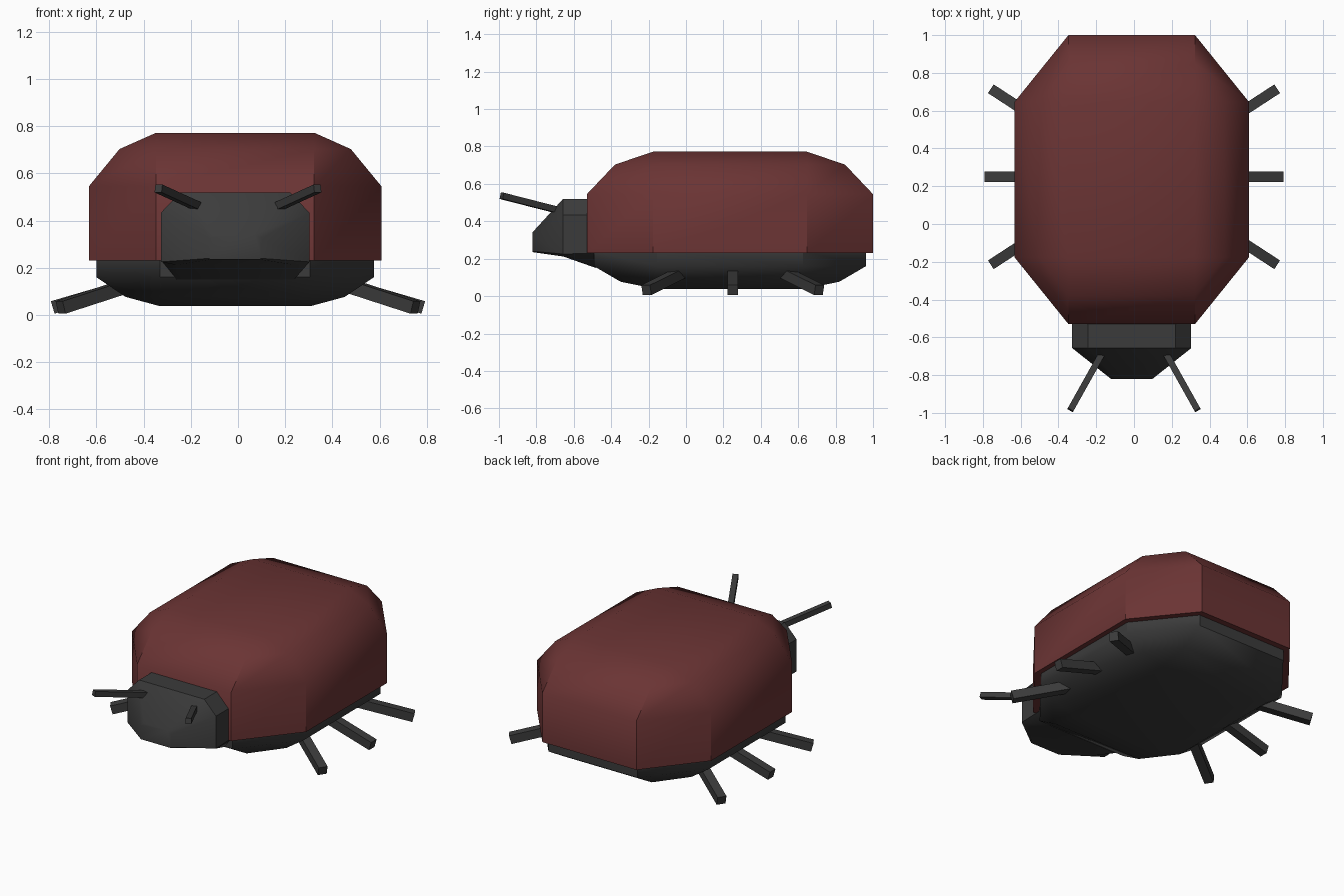
import bpy
import bmesh
from math import radians
from mathutils import Vector, Matrix

cube = bpy.data.objects.get("Cube")
if cube:
    bpy.data.objects.remove(cube, do_unlink=True)

MID_X, MID_Y = -0.012, 0.235


def material(name, color):
    m = bpy.data.materials.new(name)
    m.use_nodes = True
    m.diffuse_color = color
    bsdf = next(n for n in m.node_tree.nodes if n.type == 'BSDF_PRINCIPLED')
    bsdf.inputs["Base Color"].default_value = color
    return m


red = material("dark red", (0.145, 0.034, 0.034, 1))
charcoal = material("charcoal", (0.044, 0.044, 0.044, 1))


def make_object(name, bm, mat):
    mesh = bpy.data.meshes.new(name)
    bm.to_mesh(mesh)
    bm.free()
    mesh.materials.append(mat)
    obj = bpy.data.objects.new(name, mesh)
    bpy.context.collection.objects.link(obj)
    return obj


def loft(rings):
    """Skin a list of closed rings and cap both ends."""
    bm = bmesh.new()
    loops = [[bm.verts.new(p) for p in ring] for ring in rings]
    n = len(loops[0])
    for a, b in zip(loops, loops[1:]):
        for i in range(n):
            j = (i + 1) % n
            bm.faces.new((a[i], a[j], b[j], b[i]))
    bm.faces.new(loops[0])
    bm.faces.new(loops[-1])
    bmesh.ops.remove_doubles(bm, verts=bm.verts, dist=0.0005)
    bmesh.ops.recalc_face_normals(bm, faces=bm.faces)
    for f in bm.faces:
        f.smooth = True
    return bm


def octagon(hx, hy, z, fx, fy):
    """Chamfered rectangle whose flat sides keep a fixed length."""
    quarter = [(hx, fy), (fx, hy)]
    pts = [(hx, -fy)] + quarter + [(-fx, hy), (-hx, fy), (-hx, -fy),
                                   (-fx, -hy), (fx, -hy)]
    return [(MID_X + x, MID_Y + y, z) for x, y in pts]


def rounded_hull(name, profile, fx, fy, mat):
    bm = loft([octagon(hx, hy, z, fx, fy) for hx, hy, z in profile])
    end_z = profile[-1][2]
    for e in bm.edges:
        a, b = (v.co for v in e.verts)
        level = abs(a.z - b.z) < 0.001
        crease = e.calc_face_angle(0) > (1.0 if level else 0.6)
        # crisp border where the end strips meet the flat cap
        cap_border = (level and abs(a.z - end_z) < 0.001
                      and abs(a.y - b.y) < 0.001)
        e.smooth = not (crease or cap_border)
    return make_object(name, bm, mat)


# Wing case: walls rising into a rounded roof
rounded_hull("wing_case", [(0.62, 0.765, 0.23), (0.62, 0.765, 0.545),
                           (0.49, 0.615, 0.703), (0.335, 0.412, 0.772)],
             0.335, 0.412, red)

# Belly: the same form, smaller and turned over
rounded_hull("belly", [(0.588, 0.727, 0.24), (0.588, 0.727, 0.16),
                       (0.465, 0.585, 0.077), (0.318, 0.39, 0.037)],
             0.318, 0.39, charcoal)


# Head: block with chamfered top, tapering to a snout
def head_ring(y, half):
    pts = half + [(-x, z) for x, z in reversed(half)]
    return [(MID_X + x, y, z) for x, z in pts]


bm = loft([
    head_ring(-0.48, [(0.25, 0.15), (0.315, 0.23), (0.315, 0.433), (0.232, 0.52)]),
    head_ring(-0.657, [(0.25, 0.212), (0.315, 0.225), (0.315, 0.433), (0.232, 0.52)]),
    head_ring(-0.82, [(0.105, 0.235), (0.11, 0.24), (0.11, 0.325), (0.085, 0.342)]),
])
for e in bm.edges:
    e.smooth = e.calc_face_angle(0) < 0.73
make_object("head", bm, charcoal)


def bar(name, start, end, width, mat):
    """Square bar between two points, with its sides kept upright."""
    start, end = Vector(start), Vector(end)
    along = (end - start).normalized()
    side = Vector((0, 0, 1)).cross(along).normalized()
    up = along.cross(side)
    frame = Matrix((along, side, up)).transposed().to_4x4()
    frame.translation = (start + end) / 2
    bm = bmesh.new()
    bmesh.ops.create_cube(bm, size=1)
    size = Vector(((end - start).length, width, width))
    bmesh.ops.scale(bm, vec=size, verts=bm.verts)
    bmesh.ops.transform(bm, matrix=frame, verts=bm.verts)
    return make_object(name, bm, mat)


# Three pairs of legs and one pair of antennae
LEG_Y = 0.25
for side, s in (("left", 1), ("right", -1)):
    for place, spread in (("front", -1), ("middle", 0), ("back", 1)):
        reach = 0.785 if spread == 0 else 0.752
        bar(f"{place}_{side}_leg",
            (s * 0.45, LEG_Y + spread * 0.265, 0.13),
            (s * reach, LEG_Y + spread * 0.462, 0.032), 0.055, charcoal)
    bar(f"{side}_antenna", (s * 0.155, -0.66, 0.453),
        (s * 0.337, -0.985, 0.536), 0.034, charcoal)
